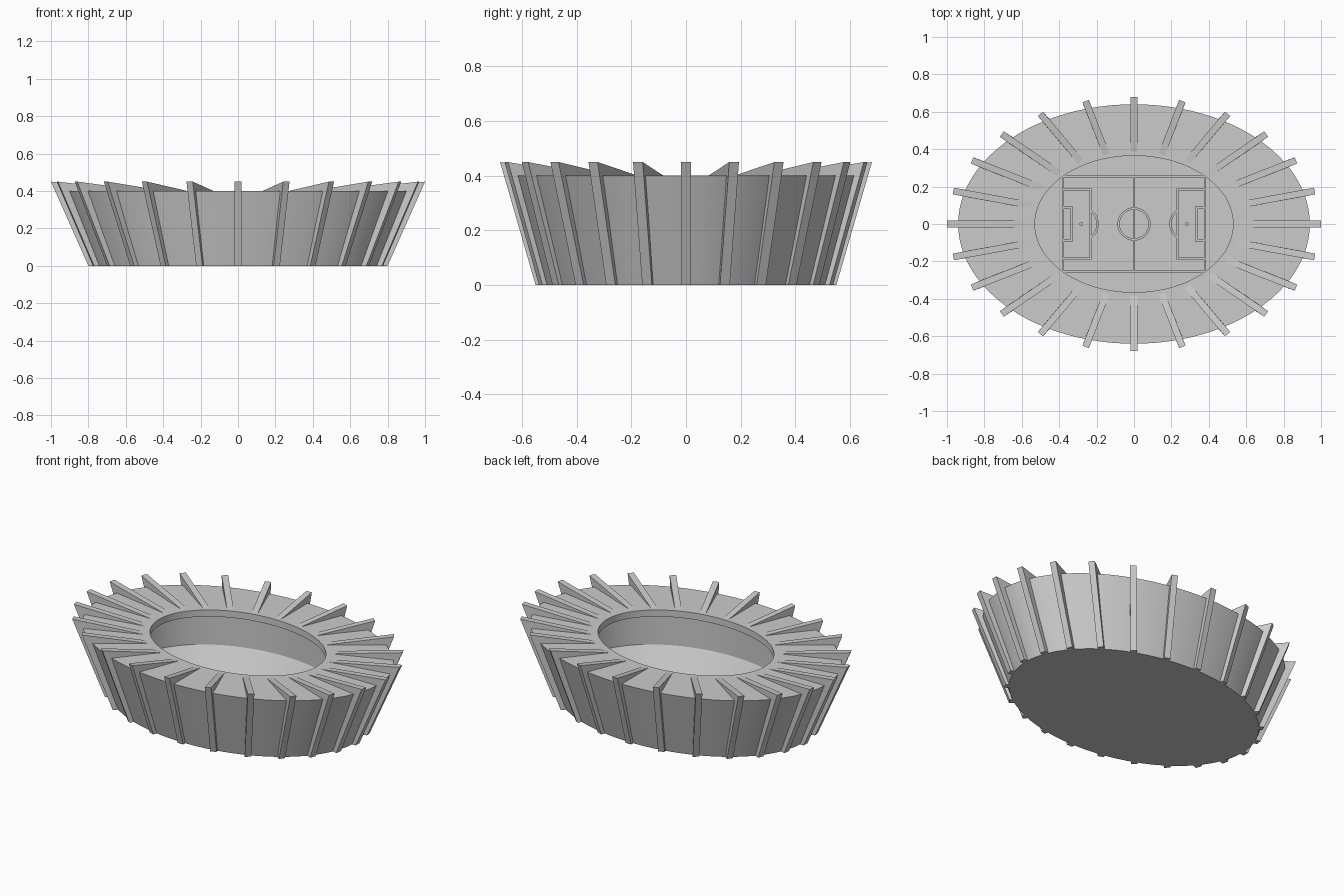
import bpy, bmesh
from math import sin, cos, pi, radians, acos
from mathutils import Vector

if "Cube" in bpy.data.objects:
    bpy.data.objects.remove(bpy.data.objects["Cube"])


def finish(bm, name, smooth=False):
    bmesh.ops.recalc_face_normals(bm, faces=bm.faces)
    me = bpy.data.meshes.new(name)
    bm.to_mesh(me)
    bm.free()
    ob = bpy.data.objects.new(name, me)
    bpy.context.collection.objects.link(ob)
    if smooth:
        bpy.ops.object.select_all(action='DESELECT')
        ob.select_set(True)
        bpy.context.view_layer.objects.active = ob
        bpy.ops.object.shade_smooth_by_angle(angle=radians(25))
    return ob


# Stadium bowl: elliptical sections (x radius, y radius, z) from the base,
# over the roof and its lip, down the inner wall and stands to the field
SECTIONS = [(.775, .53, 0), (.94, .64, .40), (.53, .365, .40), (.53, .365, .36),
            (.65, .45, .36), (.65, .45, .146), (.545, .375, .02)]
N = 96
bm = bmesh.new()
rings = [[bm.verts.new((a * cos(2 * pi * i / N), b * sin(2 * pi * i / N), z))
          for i in range(N)] for a, b, z in SECTIONS]
for r0, r1 in zip(rings, rings[1:]):
    for i in range(N):
        j = (i + 1) % N
        bm.faces.new((r0[i], r0[j], r1[j], r1[i]))
bm.faces.new(rings[0])
bm.faces.new(rings[-1])
finish(bm, "stadium_bowl", True)

# Radial ribs: 24 leaning fins that run up the wall and taper over the roof
FIN = [(.80, .55, 0), (1.0, .68, .45), (.57, .385, .40), (.90, .61, .38), (.74, .50, 0)]
HALF = .018
bm = bmesh.new()
for k in range(24):
    t = 2 * pi * k / 24
    pts = [Vector((a * cos(t), b * sin(t), z)) for a, b, z in FIN]
    d = pts[1] - pts[2]
    side = Vector((-d.y, d.x, 0)).normalized() * HALF
    left = [bm.verts.new(p + side) for p in pts]
    right = [bm.verts.new(p - side) for p in pts]
    bm.faces.new(left)
    bm.faces.new(right[::-1])
    for i in range(len(pts)):
        j = (i + 1) % len(pts)
        bm.faces.new((left[i], right[i], right[j], left[j]))
finish(bm, "radial_ribs")

# Field markings: raised strips swept along flat paths
W, Z0, Z1 = .006, .018, .032


def strip(bm, path, closed=False):
    n = len(path)
    pts = [Vector(p) for p in path]
    rows = []
    for i, p in enumerate(pts):
        a = pts[i - 1] if closed or i else None
        b = pts[(i + 1) % n] if closed or i < n - 1 else None
        d0 = (p - a).normalized() if a is not None else (b - p).normalized()
        d1 = (b - p).normalized() if b is not None else d0
        n0, n1 = Vector((-d0.y, d0.x)), Vector((-d1.y, d1.x))
        m = (n0 + n1).normalized()
        m *= W / m.dot(n0)
        rows.append([bm.verts.new((*(p + s * m), z))
                     for s, z in ((1, Z0), (1, Z1), (-1, Z1), (-1, Z0))])
    for i in range(n if closed else n - 1):
        r, q = rows[i], rows[(i + 1) % n]
        for k in range(4):
            bm.faces.new((r[k], r[(k + 1) % 4], q[(k + 1) % 4], q[k]))
    if not closed:
        bm.faces.new(rows[0])
        bm.faces.new(rows[-1])


def arc(cx, r, a0, a1, n):
    return [(cx + r * cos(a0 + (a1 - a0) * i / n), r * sin(a0 + (a1 - a0) * i / n))
            for i in range(n + 1)]


bm = bmesh.new()
X, Y = .38, .255
strip(bm, [(-X, -Y), (X, -Y), (X, Y), (-X, Y)], True)
strip(bm, [(0, -Y), (0, Y)])
strip(bm, arc(0, .083, 0, 2 * pi, 48)[:-1], True)
for s in (-1, 1):
    # penalty area, goal area, penalty arc and spot at each end
    for x, y in ((.232, .185), (.333, .087)):
        strip(bm, [(s * X, -y), (s * x, -y), (s * x, y), (s * X, y)])
    h = acos(.05 / .087)
    strip(bm, [(s * px, py) for px, py in arc(.282, .087, pi - h, pi + h, 14)])
    ret = bmesh.ops.create_cone(bm, cap_ends=True, segments=16, radius1=.01,
                                radius2=.01, depth=Z1 - Z0)
    bmesh.ops.translate(bm, verts=ret["verts"], vec=(s * .282, 0, (Z0 + Z1) / 2))
finish(bm, "field_markings")
